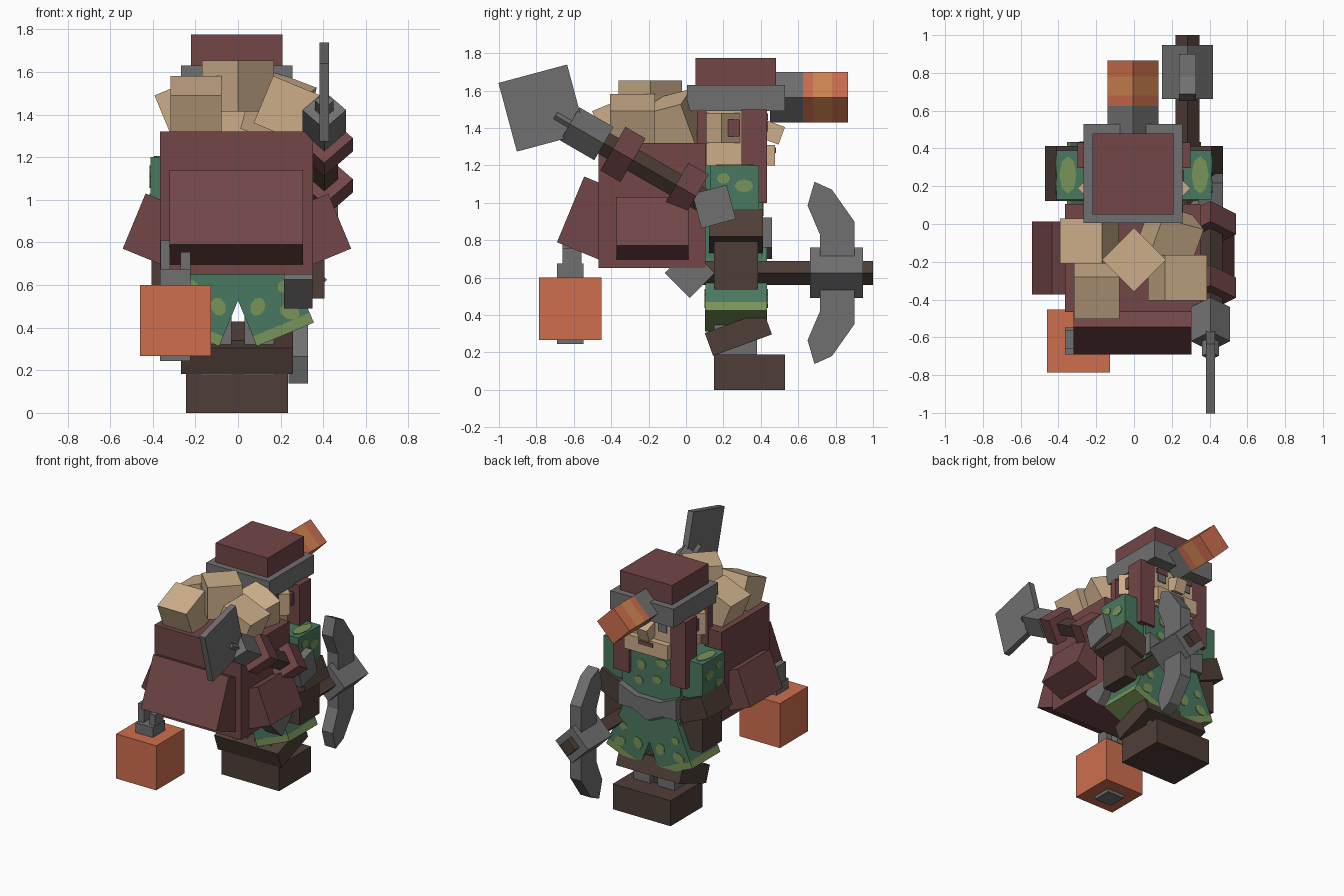
import bpy, bmesh, math
from mathutils import Vector, Matrix, Euler

if "Cube" in bpy.data.objects:
    bpy.data.objects.remove(bpy.data.objects["Cube"])

# ---- colours -------------------------------------------------------------
def lin(c):
    return c / 12.92 if c <= 0.04045 else ((c + 0.055) / 1.055) ** 2.4

def mat(name, r, g, b):
    m = bpy.data.materials.new(name)
    m.diffuse_color = (lin(r / 255), lin(g / 255), lin(b / 255), 1)
    m.use_nodes = True
    m.node_tree.nodes["Principled BSDF"].inputs["Base Color"].default_value = m.diffuse_color
    return m

RED = mat("maroon", 114, 70, 71)
TAN = mat("tan", 204, 174, 138)
GRAY = mat("gray", 112, 112, 112)
BROWN = mat("brown", 79, 62, 55)
ORANGE = mat("orange", 205, 110, 78)
AMBER = mat("amber", 208, 134, 82)
GREEN = mat("green", 73, 120, 96)
LIME = mat("light_green", 121, 148, 88)

# ---- helpers -------------------------------------------------------------
def rot(angles):
    """Spin around z, then y, then x."""
    return Euler([math.radians(a) for a in angles], 'ZYX').to_matrix().to_4x4()

def finish(name, bm, m):
    bmesh.ops.recalc_face_normals(bm, faces=bm.faces)
    me = bpy.data.meshes.new(name)
    bm.to_mesh(me)
    bm.free()
    me.materials.append(m)
    ob = bpy.data.objects.new(name, me)
    bpy.context.collection.objects.link(ob)
    return ob

def box(name, c, s, m, r=(0, 0, 0)):
    bm = bmesh.new()
    bmesh.ops.create_cube(bm, size=1, matrix=Matrix.Translation(c) @ rot(r) @ Matrix.Diagonal((*s, 1)))
    return finish(name, bm, m)

def span(name, x, y, z, m):
    """Upright box from its limits."""
    return box(name, [(a + b) / 2 for a, b in (x, y, z)], [b - a for a, b in (x, y, z)], m)

def plate(name, pts, thick, m):
    """Extrude a polygon along the vector thick."""
    bm = bmesh.new()
    f = bm.faces.new([bm.verts.new(p) for p in pts])
    g = bmesh.ops.extrude_face_region(bm, geom=[f])
    bmesh.ops.translate(bm, verts=[v for v in g["geom"] if isinstance(v, bmesh.types.BMVert)], vec=thick)
    return finish(name, bm, m)

def spot(name, c, rx, ry, m, r=(0, 0, 0)):
    """Thin eight-sided patch, facing local z."""
    bm = bmesh.new()
    bmesh.ops.create_cone(bm, cap_ends=True, segments=8, radius1=1, radius2=1, depth=1,
                          matrix=Matrix.Translation(c) @ rot(r) @ Matrix.Diagonal((rx, ry, 0.008, 1)))
    return finish(name, bm, m)

# ---- boots and legs ------------------------------------------------------
span("boots", (-0.243, 0.235), (0.15, 0.53), (0, 0.19), BROWN)
box("boot_cuff", (-0.005, 0.28, 0.30), (0.526, 0.335, 0.13), BROWN, (20, 0, 0))
span("leg_core", (-0.05, 0.05), (0.2, 0.35), (0.18, 0.43), BROWN)

for s in (-1, 1):
    side = "right" if s > 0 else "left"
    box(side + "_leg", (s * 0.10, 0.265, 0.40), (0.14, 0.23, 0.44), GRAY)
    # shorts flare outwards, with a pale hem
    R = rot((0, -22.5 * s, 0))
    base = Vector((s * 0.222, 0.268, 0.368))
    def on_short(x, y, z):
        return base + R @ Vector((s * x, y, z))
    box(side + "_short_hem", on_short(0, 0, 0.025), (0.29, 0.332, 0.05), LIME, (0, -22.5 * s, 0))
    box(side + "_short", on_short(0, 0, 0.215), (0.288, 0.33, 0.33), GREEN, (0, -22.5 * s, 0))
    for n, (x, z, a, b) in enumerate(((0.06, 0.09, 0.05, 0.035), (-0.07, 0.17, 0.035, 0.045),
                                      (0.08, 0.21, 0.03, 0.03))):
        for y, way in ((0.166, "front"), (-0.166, "back")):
            spot(f"{side}_short_patch_{way}_{n}", on_short(x, y, z), a, b, LIME, (90, 0, -22.5 * s))
    # arm: sleeve, flared cuff, hand
    x0, x1 = sorted((s * 0.2, s * 0.41))
    span(side + "_sleeve", (x0, x1), (0.13, 0.39), (0.92, 1.2), GREEN)
    spot(side + "_sleeve_top_patch", (s * 0.35, 0.26, 1.201), 0.045, 0.1, LIME)
    for n, (y, z, a, b) in enumerate(((0.2, 1.13, 0.035, 0.03), (0.31, 1.09, 0.05, 0.035),
                                      (0.2, 1.0, 0.04, 0.03))):
        spot(f"{side}_sleeve_patch_{n}", (s * 0.411, y, z), b, a, LIME, (0, 90, 0))
    box(side + "_cuff", (s * 0.335, 0.268, 0.85), (0.23, 0.29, 0.16), BROWN, (0, -22.5 * s, 0))
    box(side + "_hand", (s * 0.285, 0.268, 0.665), (0.24, 0.235, 0.255), BROWN)
    # hair braids in front and behind the ears
    box(side + "_braid", (s * 0.235, 0.365, 1.25), (0.13, 0.135, 0.5), RED)
    box(side + "_back_hair", (s * 0.21, 0.085, 1.35), (0.1, 0.05, 0.3), RED)
    # ear with inner patch
    box(side + "_ear", (s * 0.2, 0.19, 1.40), (0.14, 0.14, 0.16), TAN, (0, 0, 45))
    box(side + "_ear_inner", (s * 0.215, 0.25, 1.40), (0.10, 0.07, 0.09), RED)
    # eyes and brows
    box(side + "_eye", (s * 0.11, 0.434, 1.41), (0.07, 0.008, 0.06), GRAY)
    box(side + "_brow", (s * 0.11, 0.435, 1.46), (0.10, 0.009, 0.035), RED)

# ---- torso ---------------------------------------------------------------
span("torso", (-0.24, 0.24), (0.1, 0.41), (0.6, 1.2), GREEN)
for n, (x, z, a, b) in enumerate(((-0.09, 1.13, 0.05, 0.03), (0.08, 1.08, 0.035, 0.04),
                                  (-0.05, 1.0, 0.04, 0.03), (0.1, 0.96, 0.035, 0.03))):
    spot(f"chest_patch_{n}", (x, 0.411, z), a, b, LIME, (90, 0, 0))
buckle = [(-0.24, 0.92), (-0.1, 0.86), (0.1, 0.86), (0.24, 0.92), (0.24, 0.76), (0.12, 0.76),
          (0, 0.70), (-0.12, 0.76), (-0.24, 0.76)]
plate("belt", [(x, 0.38, z) for x, z in buckle], (0, 0.08, 0), GRAY)

# ---- head, hat and lamp --------------------------------------------------
span("head", (-0.2, 0.2), (0.1, 0.43), (1.18, 1.5), TAN)
span("jaw", (-0.18, 0.18), (0.4, 0.475), (1.2, 1.31), TAN)
box("nose", (0, 0.465, 1.375), (0.09, 0.1, 0.1), TAN, (-20, 0, 0))
box("mouth", (0, 0.477, 1.28), (0.12, 0.008, 0.03), RED)
span("hat_brim", (-0.268, 0.256), (0.005, 0.53), (1.49, 1.63), GRAY)
span("hat_crown", (-0.22, 0.21), (0.05, 0.48), (1.6, 1.775), RED)
for name, y0, y1, m in (("lamp_socket", 0.45, 0.626, GRAY), ("lamp_ring", 0.626, 0.68, ORANGE),
                        ("lamp_glow", 0.68, 0.78, AMBER), ("lamp_front", 0.78, 0.866, ORANGE)):
    box(name, (-0.005, (y0 + y1) / 2, 1.563), (0.191, y1 - y0, 0.191), m, (0, 45, 0))

# ---- backpack with pockets -----------------------------------------------
span("backpack", (-0.366, 0.352), (-0.467, 0.105), (0.65, 1.32), RED)
box("back_pocket", (-0.008, -0.497, 0.915), (0.625, 0.26, 0.38), RED, (-22.5, 0, 0))
for s in (-1, 1):
    box("side_pocket", (s * 0.39 - 0.005, -0.18, 0.862), (0.2, 0.385, 0.28), RED, (0, -22.5 * s, 0))

# ---- stones piled on the backpack ----------------------------------------
for c, r in (((-0.197, -0.345, 1.425), (22.5, 0, 0)), ((-0.235, -0.09, 1.425), (0, -22.5, 0)),
             ((0, -0.19, 1.535), (0, 0, 45)), ((0.23, -0.285, 1.425), (0, 22.5, 0)),
             ((0.19, -0.07, 1.43), (20, 15, -20))):
    box("stone", c, (0.24, 0.24, 0.24), TAN, r)

# ---- hanging lantern -----------------------------------------------------
span("lantern", (-0.46, -0.127), (-0.785, -0.453), (0.267, 0.60), ORANGE)
span("lantern_caps", (-0.366, -0.222), (-0.69, -0.547), (0.244, 0.675), GRAY)
span("lantern_hook_outer", (-0.364, -0.318), (-0.66, -0.56), (0.66, 0.81), GRAY)
span("lantern_hook_inner", (-0.27, -0.224), (-0.66, -0.56), (0.66, 0.755), GRAY)

# ---- pickaxe in the right hand -------------------------------------------
px, pz = 0.283, 0.625
box("pickaxe_handle", (px, 0.5, pz), (0.09, 1.0, 0.09), BROWN, (0, 45, 0))
box("pickaxe_pommel", (px, 0.02, pz), (0.135, 0.19, 0.19), GRAY, (45, 0, 0))
box("pickaxe_block", (px, 0.805, pz), (0.191, 0.284, 0.191), GRAY, (0, 45, 0))
blade = [(0.716, 0.0), (0.716, 0.205), (0.65, 0.36), (0.687, 0.487), (0.78, 0.445), (0.90, 0.275), (0.90, 0.0)]
for s in (-1, 1):
    plate("pickaxe_blade", [(px - 0.045, y, pz + s * h) for y, h in blade], (0.09, 0, 0), GRAY)

# ---- shovel strapped to the backpack -------------------------------------
def shovel(name, y, s, m, r):
    box(name, (0.405, y, 0.98 + (0.15 - y) * 0.572), s, m, r)

tilt = (-30, 45, 0)
shovel("shovel_shaft", -0.19, (0.09, 0.74, 0.09), BROWN, tilt)
shovel("shovel_pommel", 0.15, (0.13, 0.19, 0.19), GRAY, (15, 0, 0))
shovel("shovel_lower_clasp", 0.0, (0.19, 0.125, 0.19), RED, tilt)
shovel("shovel_upper_clasp", -0.337, (0.19, 0.125, 0.19), RED, tilt)
shovel("shovel_socket", -0.53, (0.145, 0.21, 0.145), GRAY, tilt)
shovel("shovel_neck", -0.59, (0.062, 0.25, 0.062), GRAY, tilt)
shovel("shovel_blade", -0.77, (0.046, 0.38, 0.38), GRAY, (15, 0, 0))
